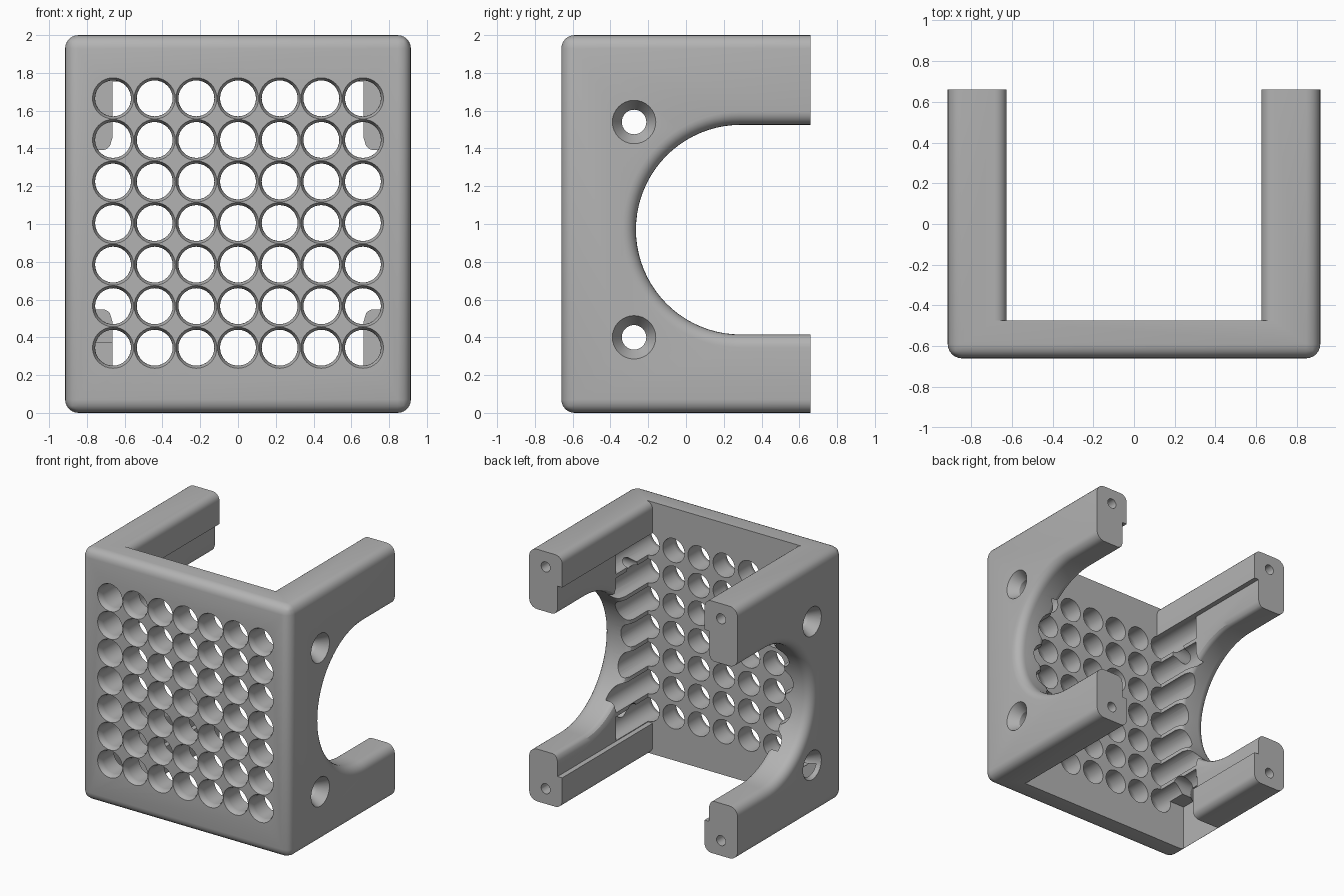
import bpy, bmesh
from math import sin, cos, pi, sqrt, radians

if "Cube" in bpy.data.objects:
    bpy.data.objects.remove(bpy.data.objects["Cube"])

W, D, H = 0.915, 0.66, 2.0      # half width, half depth, height
PLATE_BACK = -0.475             # rear surface of the front plate


def loft(bm, rings):
    """Closed solid through a row of equal-length point rings."""
    rows = [[bm.verts.new(p) for p in ring] for ring in rings]
    n = len(rows[0])
    for a, b in zip(rows, rows[1:]):
        for i in range(n):
            j = (i + 1) % n
            bm.faces.new((a[i], a[j], b[j], b[i]))
    bm.faces.new(rows[0])
    bm.faces.new(rows[-1])


def spindle(bm, axis, u, z, steps, sides=32):
    """Round cutter along x or y; steps are (position, radius) pairs."""
    rings = []
    for pos, r in steps:
        ring = []
        for k in range(sides):
            a = 2 * pi * k / sides
            c, h = u + r * cos(a), z + r * sin(a)
            ring.append((pos, c, h) if axis == "x" else (c, pos, h))
        rings.append(ring)
    loft(bm, rings)


def box(bm, x0, x1, y0, y1, z0, z1):
    loft(bm, [[(x0, y, z0), (x1, y, z0), (x1, y, z1), (x0, y, z1)]
              for y in (y0, y1)])


def finish(bm, name):
    bmesh.ops.recalc_face_normals(bm, faces=bm.faces[:])
    mesh = bpy.data.meshes.new(name)
    bm.to_mesh(mesh)
    bm.free()
    ob = bpy.data.objects.new(name, mesh)
    bpy.context.collection.objects.link(ob)
    return ob


# Outer block, rounded everywhere except around the open back
bm = bmesh.new()
box(bm, -W, W, -D, D, 0, H)
edges = [e for e in bm.edges if not all(v.co.y > 0 for v in e.verts)]
bmesh.ops.bevel(bm, geom=edges, offset=0.07, segments=6, profile=0.5,
                affect="EDGES")
guard = finish(bm, "guard_bracket")

mat = bpy.data.materials.new("plain grey")
mat.use_nodes = True
grey = (0.45, 0.45, 0.45, 1)
mat.diffuse_color = grey
mat.node_tree.nodes["Principled BSDF"].inputs["Base Color"].default_value = grey
guard.data.materials.append(mat)

cutters = []

# Space between the arms, with rounded inner arm edges and a shallow recess
bm = bmesh.new()
r = 0.06
upper = [(0.685, H + 0.1)]
for k in range(7):
    a = pi / 2 * (1 - k / 6)
    upper.append((0.685 - r * cos(a), H - r + r * sin(a)))
upper += [(0.625, 1.755), (0.665, 1.755)]
half = upper + [(x, H - z) for x, z in reversed(upper)]
outline = half + [(-x, z) for x, z in reversed(half)]
loft(bm, [[(x, y, z) for x, z in outline] for y in (PLATE_BACK, D + 0.2)])
cutters.append(finish(bm, "inner_space_cutter"))

# Round-ended opening through both arms, flared towards each surface
bm = bmesh.new()


def opening_ring(x, off):
    R, cy, cz = 0.555 + off, 0.29, 0.97
    ring = [(x, D + 0.2, cz + R)]
    for k in range(41):
        a = pi / 2 + pi * k / 40
        ring.append((x, cy + R * cos(a), cz + R * sin(a)))
    ring.append((x, D + 0.2, cz - R))
    return ring


stations = []
ri, ro, inner = 0.05, 0.07, 0.665
for k in range(7):
    t = ri * sin(pi / 2 * k / 6)
    stations.append((inner + t, ri - sqrt(max(0, ri**2 - (ri - t)**2))))
for k in range(7):
    t = ro * sin(pi / 2 * k / 6)
    stations.append((W - ro + t, ro - sqrt(max(0, ro**2 - t**2))))
stations.append((W + 0.05, ro))
stations = [(-x, o) for x, o in reversed(stations)] + stations
loft(bm, [opening_ring(x, o) for x, o in stations])
cutters.append(finish(bm, "side_opening_cutter"))

# Grid of vent holes with rounded front rims, running into the arms
bm = bmesh.new()
hole, flare = 0.095, 0.014
steps = [(-D - 0.05, hole + flare)]
for k in range(6):
    a = pi / 2 * k / 5
    steps.append((-D + 0.05 * sin(a), hole + flare * (1 - sin(a)) ** 2))
steps.append((-0.07, hole))
for i in range(-3, 4):
    for j in range(-3, 4):
        spindle(bm, "y", 0.2205 * i, 1.005 + 0.22 * j, steps)
cutters.append(finish(bm, "vent_hole_cutter"))

# Countersunk side screw holes and small holes in the arm ends
bm = bmesh.new()
for z in (0.40, 1.54):
    spindle(bm, "x", -0.275, z,
            [(-W - 0.05, 0.115), (-W, 0.115), (-W + 0.08, 0.065),
             (W - 0.08, 0.065), (W, 0.115), (W + 0.05, 0.115)])
for x in (-0.77, 0.77):
    for z in (0.12, 1.88):
        spindle(bm, "y", x, z, [(0.35, 0.04), (D + 0.05, 0.04)], 20)
cutters.append(finish(bm, "screw_hole_cutter"))

# Open pocket under the lower right arm, leaving only its outer wall
bm = bmesh.new()
box(bm, -0.885, -0.615, PLATE_BACK - 0.001, -0.06, -0.1, 0.37)
cutters.append(finish(bm, "pocket_cutter"))

# Cut everything out of the block
bpy.context.view_layer.objects.active = guard
for cutter in cutters:
    cutter.hide_render = True
    mod = guard.modifiers.new(cutter.name, "BOOLEAN")
    mod.operation = "DIFFERENCE"
    mod.solver = "EXACT"
    mod.object = cutter
    bpy.ops.object.modifier_apply(modifier=mod.name)
for cutter in cutters:
    bpy.data.objects.remove(cutter)

for ob in bpy.context.selected_objects:
    ob.select_set(False)
guard.select_set(True)
bpy.ops.object.shade_smooth_by_angle(angle=radians(30))
